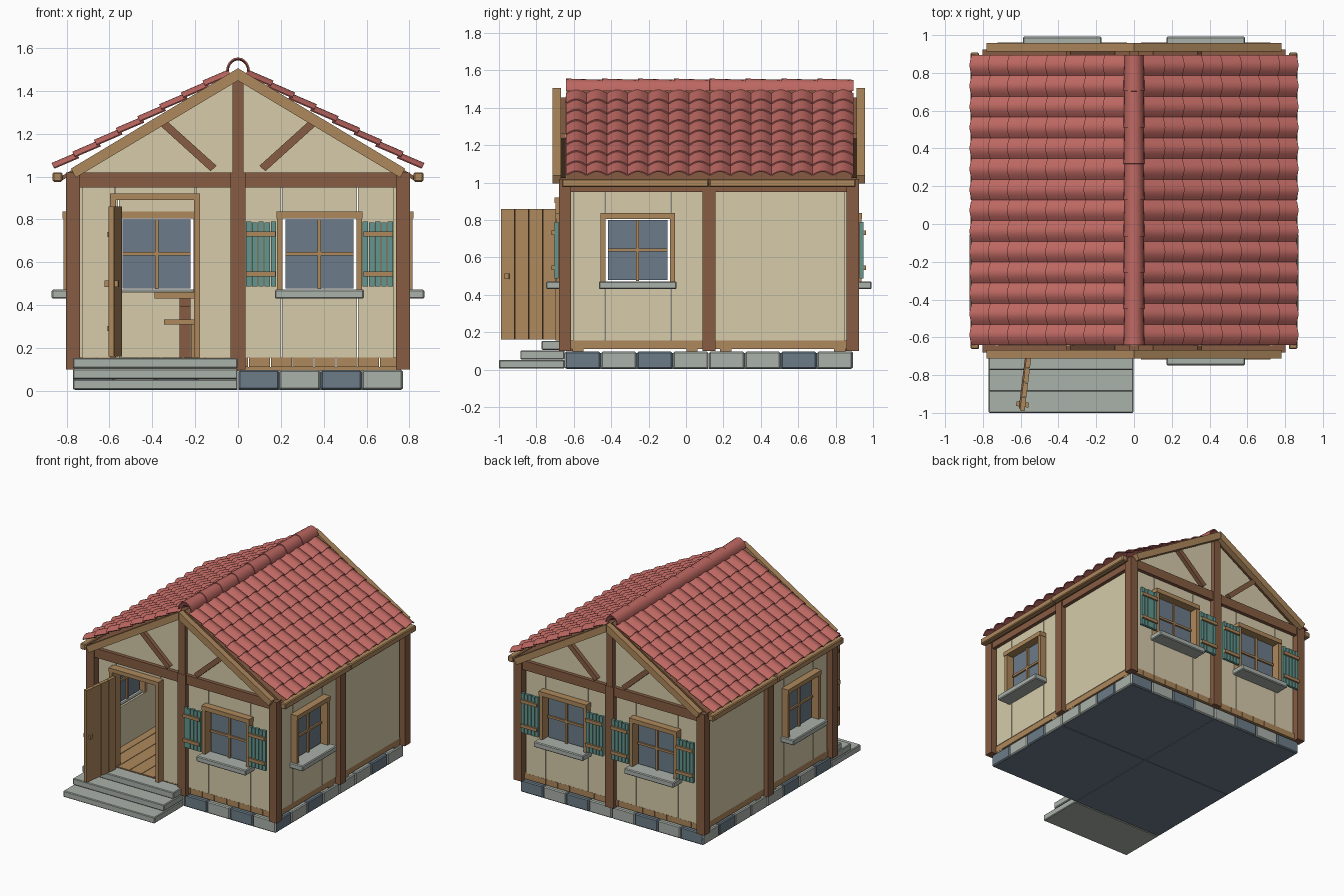
import bpy, bmesh
from math import sin, cos, pi, radians
from mathutils import Matrix, Vector

cube = bpy.data.objects.get("Cube")
if cube:
    bpy.data.objects.remove(cube, do_unlink=True)


def material(name, *rgb):
    lin = [((c / 255 + 0.055) / 1.055) ** 2.4 for c in rgb]
    m = bpy.data.materials.new(name)
    m.use_nodes = True
    m.diffuse_color = (*lin, 1)
    m.node_tree.nodes["Principled BSDF"].inputs["Base Color"].default_value = (*lin, 1)
    return m


PLASTER = material("cream plaster", 214, 203, 170)
DARK = material("dark timber", 134, 92, 66)
LIGHT = material("light timber", 174, 136, 92)
RED = material("red clay", 190, 104, 98)
STONE = material("pale stone", 170, 177, 170)
SLATE = material("blue slate", 108, 124, 136)
GLASS = material("window glass", 108, 124, 138)
TEAL = material("teal paint", 100, 150, 142)

YC = 0.122   # house centre
CENTRE = Matrix.Translation((0, YC, 0))


def finish(name, mat, bm, matrix=CENTRE):
    bmesh.ops.recalc_face_normals(bm, faces=bm.faces[:])
    mesh = bpy.data.meshes.new(name)
    bm.to_mesh(mesh)
    bm.free()
    mesh.materials.append(mat)
    ob = bpy.data.objects.new(name, mesh)
    bpy.context.collection.objects.link(ob)
    ob.matrix_world = matrix
    return ob


def boxes(name, mat, parts, matrix=CENTRE, bevel=0):
    """One object from boxes given as (x0, x1, y0, y1, z0, z1)."""
    bm = bmesh.new()
    for x0, x1, y0, y1, z0, z1 in parts:
        mid = Vector((x0 + x1, y0 + y1, z0 + z1)) / 2
        size = Matrix.Diagonal((abs(x1 - x0), abs(y1 - y0), abs(z1 - z0), 1))
        bmesh.ops.create_cube(bm, size=1, matrix=Matrix.Translation(mid) @ size)
    ob = finish(name, mat, bm, matrix)
    if bevel:
        mod = ob.modifiers.new("Bevel", "BEVEL")
        mod.width, mod.segments = bevel, 1
    return ob


def prisms(name, mat, polygons, y0, y1, matrix=CENTRE):
    """Extrude (x, z) outlines from y0 to y1."""
    bm = bmesh.new()
    for poly in polygons:
        face = bm.faces.new([bm.verts.new((x, y0, z)) for x, z in poly])
        new = bmesh.ops.extrude_face_region(bm, geom=[face])["geom"]
        bmesh.ops.translate(bm, vec=(0, y1 - y0, 0),
                            verts=[v for v in new if isinstance(v, bmesh.types.BMVert)])
    return finish(name, mat, bm, matrix)


def mirrored(poly):
    return [poly, [(-x, z) for x, z in poly]]


def smooth(ob):
    bpy.ops.object.select_all(action="DESELECT")
    ob.select_set(True)
    bpy.context.view_layer.objects.active = ob
    bpy.ops.object.shade_smooth_by_angle(angle=radians(40))


# Wall pieces, drawn on the front and turned to each side
FLOOR, BEAM, WALL = 0.155, 0.955, (-0.765, -0.725)


def panel(side, m, c, opening=None):
    a, b = c - 0.345, c + 0.345
    parts = [(a, b, *WALL, FLOOR, BEAM)]
    if opening:
        l, r, low, high = opening
        parts = [(a, l - 0.004, *WALL, FLOOR, BEAM), (r + 0.004, b, *WALL, FLOOR, BEAM),
                 (l, r, *WALL, high, BEAM)]
        if low > FLOOR:
            parts.append((l, r, *WALL, FLOOR, low))
    boxes(side + "_wall_panel", PLASTER, parts, m)


def window(side, m, c, shutters):
    panel(side, m, c, (c - 0.175, c + 0.175, 0.46, 0.81))
    y = (-0.815, -0.72)
    boxes(side + "_window_frame", LIGHT,
          [(c + s * 0.172, c + s * 0.198, *y, 0.46, 0.81) for s in (-1, 1)]
          + [(c - 0.2, c + 0.2, -0.82, -0.72, 0.805, 0.838)], m)
    boxes(side + "_window_bars", LIGHT,
          [(c - 0.008, c + 0.008, -0.775, -0.745, 0.475, 0.8),
           (c - 0.158, c + 0.158, -0.775, -0.745, 0.632, 0.648)], m)
    boxes(side + "_window_glass", GLASS, [(c - 0.158, c + 0.158, -0.763, -0.757, 0.478, 0.8)], m)
    boxes(side + "_window_sill", STONE, [(c - 0.208, c + 0.208, -0.87, -0.74, 0.43, 0.472)], m, 0.006)
    if shutters:
        planks, battens = [], []
        for s in (-1, 1):
            for i in range(5):
                u = c + s * (0.202 + 0.029 * i)
                planks.append((u, u + s * 0.025, -0.826, -0.805, 0.487, 0.79 - 0.004 * (i % 2)))
            for z in (0.545, 0.732):
                battens.append((c + s * 0.205, c + s * 0.343, -0.84, -0.826, z - 0.012, z + 0.012))
        boxes(side + "_shutter_planks", TEAL, planks, m)
        boxes(side + "_shutter_battens", LIGHT, battens, m)


SIDES = {name: CENTRE @ Matrix.Rotation(k * pi / 2, 4, "Z")
         for k, name in enumerate(("front", "right", "back", "left"))}
U = 0.38
for side, m in SIDES.items():
    boxes(side + "_posts", DARK, [(-0.802, -0.737, -0.802, -0.737, 0.1, 1.02),
                                  (-0.035, 0.035, -0.8, -0.72, 0.1, 1.02)], m)
    boxes(side + "_top_beam", DARK, [(-0.737, -0.035, -0.792, -0.73, 0.95, 1.02),
                                     (0.035, 0.737, -0.792, -0.73, 0.95, 1.02)], m)
    if side in ("front", "back"):
        window(side, m, U, True)
        # Gable infill, king post, braces and bargeboards
        prisms(side + "_gable", PLASTER, [[(-0.75, 1.01), (0.75, 1.01), (0, 1.46)]], *WALL, m)
        boxes(side + "_king_post", DARK, [(-0.026, 0.026, -0.798, -0.73, 1.02, 1.455)], m)
        brace = [(0.1, 1.05), (0.128, 1.025), (0.36, 1.235), (0.335, 1.262)]
        prisms(side + "_braces", DARK, mirrored(brace), -0.795, -0.76, m)
        board = [(0.001, 1.505), (0.78, 1.037), (0.757, 0.995), (0.001, 1.447)]
        prisms(side + "_bargeboards", LIGHT, mirrored(board), -0.835, -0.79, m)
    else:
        window(side, m, -U if side == "right" else U, False)
        panel(side, m, U if side == "right" else -U)
        boxes(side + "_eave_beam", LIGHT, [(-0.785, -0.002, -0.865, -0.82, 0.975, 1.02),
                                           (0.002, 0.785, -0.865, -0.82, 0.975, 1.02)], m, 0.006)
window("back_second", SIDES["back"], -U, True)

# Doorway with its frame and open plank door
front = SIDES["front"]
panel("doorway", front, -U, (-0.572, -0.2, FLOOR, 0.9))
boxes("door_frame", LIGHT, [(-0.597, -0.57, -0.82, -0.72, FLOOR, 0.893),
                            (-0.205, -0.178, -0.82, -0.72, FLOOR, 0.893),
                            (-0.597, -0.178, -0.825, -0.72, 0.89, 0.92)], front)
hinge = Matrix.Translation((-0.555, -0.69, 0)) @ Matrix.Rotation(radians(-97), 4, "Z")
boxes("door_planks", LIGHT, [(i * 0.076, i * 0.076 + 0.073, -0.013, 0.013, 0.16, 0.86)
                             for i in range(4)], hinge)
boxes("door_battens", DARK, [(0.01, 0.29, s - 0.004, s + 0.004, z - 0.012, z + 0.012)
                             for z in (0.29, 0.73) for s in (-0.016,)], hinge)
boxes("door_handle", LIGHT, [(0.255, 0.28, -0.035, 0.03, 0.485, 0.515)], hinge)

# Floor planks over joists
step = 1.53 / 15
boxes("floor_planks", LIGHT, [(-0.765 + i * step, -0.769 + (i + 1) * step, y, y + 0.762, 0.11, FLOOR)
                              for i in range(15) for y in (-0.766, 0.004)])
boxes("floor_joists", LIGHT, [(-0.76, 0.76, y - 0.03, y + 0.03, 0.093, 0.11)
                              for y in (-0.7, -0.09, 0.09, 0.7)])

# Table and bench indoors
boxes("table_top", LIGHT, [(-0.39, 0.2, 0.12, 0.42, 0.43, 0.46)])
boxes("table_legs", DARK, [(x, x + 0.05, 0.24, 0.3, FLOOR, 0.43) for x in (-0.272, 0.06)]
      + [(x, x + 0.05, 0.15, 0.39, 0.39, 0.43) for x in (-0.272, 0.06)])
boxes("bench", LIGHT, [(-0.345, 0.15, -0.05, 0.06, 0.31, 0.333)]
      + [(x, x + 0.03, -0.03, 0.04, FLOOR, 0.31) for x in (-0.22, 0.04)])

# Foundation: four slabs edged with stones of two colours
boxes("foundation_slabs", SLATE, [(x, x + 0.758, y, y + 0.758, 0.003, 0.09)
                                  for x in (-0.76, 0.002) for y in (-0.76, 0.002)])
PATTERN = {"front": "DLDLDLDL", "right": "DLDLLLDL", "back": "DLDLLDLD", "left": "LDLLLDLD"}
for side, m in SIDES.items():
    w = 1.54 / 8
    for mat, key in ((SLATE, "D"), (STONE, "L")):
        boxes(side + "_foundation_stones_" + key.lower(), mat,
              [(-0.77 + i * w + 0.002, -0.772 + (i + 1) * w, -0.771, -0.7, 0.005, 0.096)
               for i, c in enumerate(PATTERN[side]) if c == key], m, 0.007)

# Entrance steps
boxes("entrance_steps", STONE, [(-0.77, -0.003, -1 + i * 0.114, -0.65, 0.005 + i * 0.05, 0.052 + i * 0.051)
                                for i in range(3)], Matrix(), 0.005)

# Roof deck
deck = [(0, 1.49), (0.835, 0.995), (0.825, 0.98), (0, 1.468)]
prisms("roof_deck", DARK, mirrored(deck), -0.76, 0.765)

# Overlapping curved tiles on both slopes
ROWS, COLS, SEG = 8, 14, 8
Y0, Y1 = -0.763, 0.773
for name, s in (("right_roof_tiles", 1), ("left_roof_tiles", -1)):
    top, low = Vector((0.035, 0, 1.478)), Vector((0.845, 0, 1.036))
    normal = Vector((top.z - low.z, 0, low.x - top.x)).normalized()
    pitch = (Y1 - Y0) / COLS
    bm = bmesh.new()
    for r in range(ROWS):
        for c in range(COLS):
            ends = []
            for t, lift in ((r / ROWS, 0), (min((r + 1.12) / ROWS, 1.01), 0.012)):
                line = []
                for k in range(SEG + 1):
                    p = top.lerp(low, t) + normal * (lift + 0.024 * sin(pi * k / SEG))
                    line.append(bm.verts.new((s * p.x, Y0 + (c + k / SEG) * pitch, p.z)))
                ends.append(line)
            a, b = ends
            for k in range(SEG):
                bm.faces.new((a[k], a[k + 1], b[k + 1], b[k]))
    bmesh.ops.recalc_face_normals(bm, faces=bm.faces[:])
    bmesh.ops.solidify(bm, geom=bm.faces[:], thickness=0.007)
    smooth(finish(name, RED, bm))

# Ridge caps, each flaring a little over the next
bm = bmesh.new()
CAPS = 8
length = (Y1 - Y0) / CAPS
for i in range(CAPS):
    ends = []
    for y, grow in ((Y0 + i * length, 1), (Y0 + (i + 1.05) * length, 0.9)):
        ends.append([bm.verts.new((0.056 * grow * cos(pi * k / 10), min(y, Y1),
                                   1.49 + 0.066 * grow * sin(pi * k / 10))) for k in range(11)])
    a, b = ends
    for k in range(10):
        bm.faces.new((a[k], a[k + 1], b[k + 1], b[k]))
bmesh.ops.recalc_face_normals(bm, faces=bm.faces[:])
bmesh.ops.solidify(bm, geom=bm.faces[:], thickness=0.007)
smooth(finish("ridge_caps", RED, bm))
